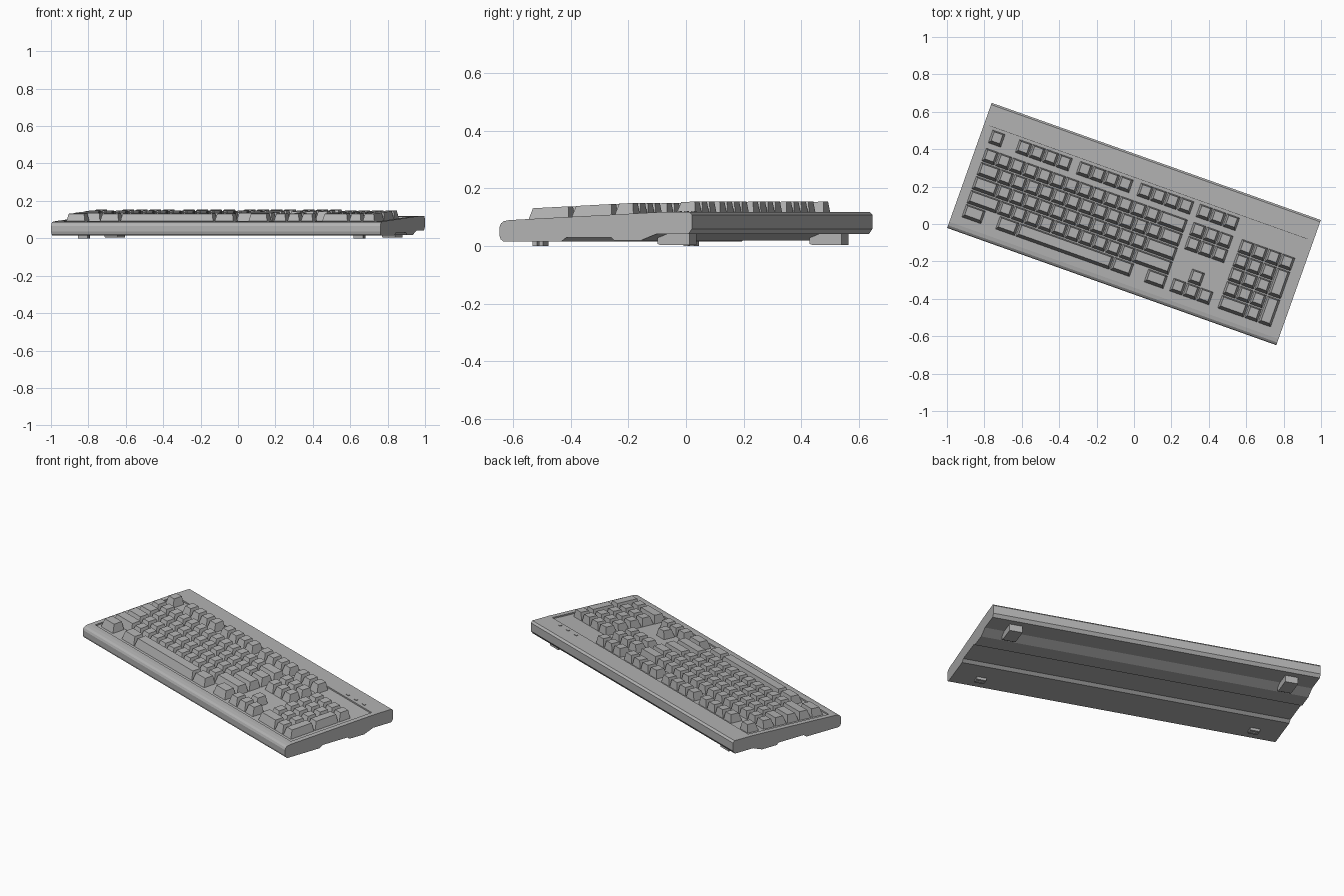
import bpy, bmesh, math
from mathutils import Vector

cube = bpy.data.objects.get("Cube")
if cube:
    bpy.data.objects.remove(cube)

TURN = math.radians(-19.6)
PITCH, ROW = 0.0766, 0.0795
LEFT = -0.883
HALF = 0.934

grey = bpy.data.materials.new("neutral grey")
grey.use_nodes = True
colour = (0.45, 0.45, 0.45, 1)
grey.diffuse_color = colour
grey.node_tree.nodes["Principled BSDF"].inputs["Base Color"].default_value = colour


def finish(name, bm):
    bmesh.ops.recalc_face_normals(bm, faces=bm.faces)
    mesh = bpy.data.meshes.new(name)
    bm.to_mesh(mesh)
    bm.free()
    mesh.materials.append(grey)
    obj = bpy.data.objects.new(name, mesh)
    obj.rotation_euler.z = TURN
    bpy.context.collection.objects.link(obj)
    return obj


def prism(bm, profile, x0, x1):
    """Extrude a depth/height profile sideways."""
    ends = [[bm.verts.new((x, y, z)) for y, z in profile] for x in (x0, x1)]
    for ring in ends:
        bm.faces.new(ring)
    n = len(profile)
    for i in range(n):
        j = (i + 1) % n
        bm.faces.new((ends[0][i], ends[0][j], ends[1][j], ends[1][i]))


def deck(y):
    return 0.09 + (min(y, 0.235) + 0.32) * 0.05


# Case: one side profile with rounded front, sloped deck and stepped underside
case_profile = [
    (-0.34, 0.015), (-0.351, 0.024), (-0.355, 0.036), (-0.355, 0.066),
    (-0.350, 0.078), (-0.340, 0.086), (-0.32, 0.09), (0.235, deck(0.235)),
    (0.345, 0.119), (0.355, 0.108), (0.355, 0.06), (0.342, 0.042),
    (0.224, 0.042), (0.165, 0.019), (0.068, 0.019), (0.056, 0.03),
    (-0.108, 0.03), (-0.127, 0.016)]
bm = bmesh.new()
prism(bm, case_profile, -HALF, HALF)
case = finish("case", bm)

# Shallow well that holds the keys
FRONT, BACK, DEPTH = -0.295, 0.235, 0.008
bm = bmesh.new()
prism(bm, [(FRONT, deck(FRONT) - DEPTH), (BACK, deck(BACK) - DEPTH),
           (BACK, 0.2), (FRONT, 0.2)], -0.904, 0.904)
cutter = finish("well_cutter", bm)
cutter.hide_render = True
cut = case.modifiers.new("well", "BOOLEAN")
cut.operation = "DIFFERENCE"
cut.solver = "EXACT"
cut.object = cutter
bpy.context.view_layer.update()
bpy.context.view_layer.objects.active = case
bpy.ops.object.modifier_apply(modifier="well")
bpy.data.objects.remove(cutter)


def add_key(bm, left, y, wide=1, tall=1):
    """Tapered key cap; y is the middle of its back row."""
    x0, x1 = left + 0.003, left + wide * PITCH - 0.003
    y1, y0 = y + 0.036, y + 0.036 - tall * ROW + 0.007
    base = [(x0, y0), (x1, y0), (x1, y1), (x0, y1)]
    top = [(x0 + 0.011, y0 + 0.016), (x1 - 0.011, y0 + 0.016),
           (x1 - 0.011, y1 - 0.006), (x0 + 0.011, y1 - 0.006)]
    low = [bm.verts.new((a, b, deck(b) - DEPTH - 0.001)) for a, b in base]
    high = [bm.verts.new((a, b, deck(b) + 0.038)) for a, b in top]
    bm.faces.new(low)
    bm.faces.new(high)
    for i in range(4):
        j = (i + 1) % 4
        bm.faces.new((low[i], low[j], high[j], high[i]))


def row_y(row):
    return 0.081 - row * ROW


F_ROW = 0.184

# Function keys: one alone, then three groups of four
bm = bmesh.new()
for start, count in ((0, 1), (2, 4), (6.5, 4), (11, 4)):
    for i in range(count):
        add_key(bm, LEFT + (start + i) * PITCH, F_ROW)
finish("function_keys", bm)

# Main block: left key width, number of single keys, right key width
bm = bmesh.new()
for row, (first, singles, last) in enumerate(
        ((1, 12, 2), (1.5, 12, 1.5), (1.75, 11, 2.25), (2.25, 10, 2.75))):
    x = LEFT
    for wide in [first] + [1] * singles + [last]:
        add_key(bm, x, row_y(row), wide)
        x += wide * PITCH
for start, wide in ((0, 1.5), (2.5, 1.5), (11, 1.5), (13.5, 1.5)):
    add_key(bm, LEFT + start * PITCH, row_y(4), wide)
finish("main_keys", bm)

bm = bmesh.new()
add_key(bm, LEFT + 4 * PITCH, row_y(4), 7)
finish("space_bar", bm)

# Navigation block and arrows
NAV = 0.295
bm = bmesh.new()
for y in (F_ROW, row_y(0), row_y(1), row_y(4)):
    for i in range(3):
        add_key(bm, NAV + i * PITCH, y)
add_key(bm, NAV + PITCH, row_y(3))
finish("navigation_keys", bm)

# Number pad: tall keys down the right side, wide key at the bottom
PAD = 0.569
bm = bmesh.new()
for row in range(4):
    for i in range(4 if row == 0 else 3):
        add_key(bm, PAD + i * PITCH, row_y(row))
add_key(bm, PAD, row_y(4), 2)
add_key(bm, PAD + 2 * PITCH, row_y(4))
for row in (1, 3):
    add_key(bm, PAD + 3 * PITCH, row_y(row), 1, 2)
finish("number_pad_keys", bm)

# Three small indicator plates
bm = bmesh.new()
for i in range(3):
    x = 0.64 + i * 0.075
    prism(bm, [(0.254, 0.115), (0.266, 0.115), (0.266, 0.121), (0.254, 0.121)],
          x, x + 0.02)
finish("indicators", bm)

# Folding rear feet and low front pads
for side, label in ((1, "left"), (-1, "right")):
    x = side * 0.787
    bm = bmesh.new()
    prism(bm, [(0.188, 0.03), (0.188, 0.008), (0.2, 0.003), (0.306, 0.003),
               (0.306, 0.045), (0.21, 0.045)], x - 0.037, x + 0.037)
    finish("rear_foot_" + label, bm)
    bm = bmesh.new()
    for y in (-0.27, -0.247):
        prism(bm, [(y - 0.008, 0.02), (y - 0.008, 0), (y + 0.008, 0), (y + 0.008, 0.02)],
              side * 0.781 - 0.027, side * 0.781 + 0.027)
    finish("front_pad_" + label, bm)
